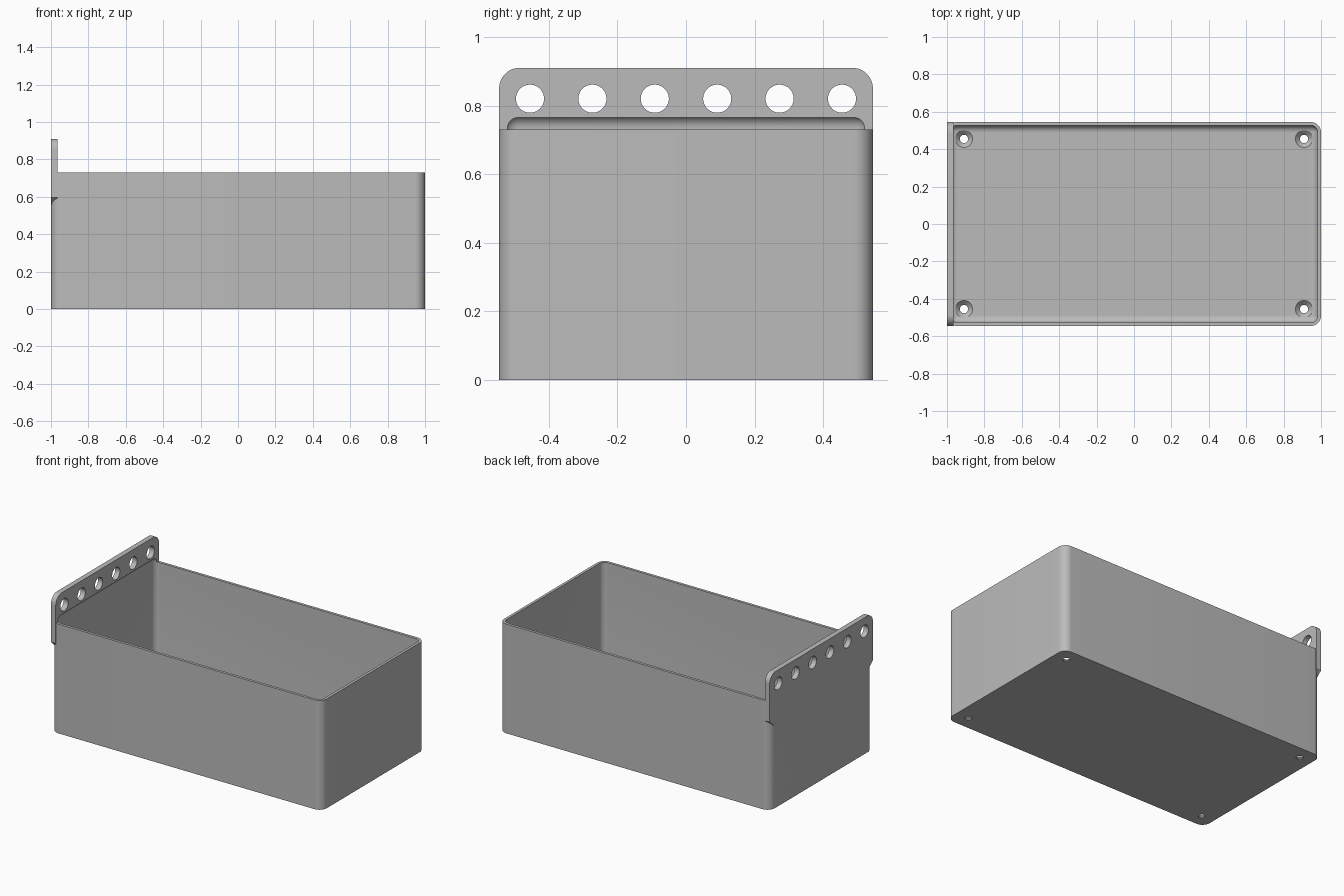
import bpy, bmesh
from math import sin, cos, pi
from mathutils import Vector

cube = bpy.data.objects.get("Cube")
if cube:
    bpy.data.objects.remove(cube, do_unlink=True)

L, W, H = 1.0, 0.545, 0.73        # half length, half width, box height
WALL, FLOOR, R = 0.018, 0.03, 0.055
PLATE, TOP = 0.035, 0.91          # hanging plate thickness and top

grey = bpy.data.materials.new("plain grey")
grey.use_nodes = True
colour = (0.5, 0.5, 0.5, 1)
grey.diffuse_color = colour
grey.node_tree.nodes["Principled BSDF"].inputs["Base Color"].default_value = colour


def make_object(name, bm):
    bmesh.ops.recalc_face_normals(bm, faces=bm.faces)
    mesh = bpy.data.meshes.new(name)
    bm.to_mesh(mesh)
    bm.free()
    mesh.materials.append(grey)
    obj = bpy.data.objects.new(name, mesh)
    bpy.context.collection.objects.link(obj)
    return obj


def arc(cx, cy, r, start, steps=12):
    """Quarter arc, counter-clockwise from the start angle."""
    return [(cx + r * cos(start + i * pi / 2 / steps),
             cy + r * sin(start + i * pi / 2 / steps)) for i in range(steps + 1)]


def loft(bm, rings):
    """Closed solid through rings that have equal point counts."""
    loops = [[bm.verts.new(p) for p in ring] for ring in rings]
    bm.faces.new(loops[0])
    bm.faces.new(loops[-1])
    n = len(loops[0])
    for a, b in zip(loops, loops[1:]):
        for i in range(n):
            j = (i + 1) % n
            bm.faces.new((a[i], a[j], b[j], b[i]))


def turned(bm, centre, axis, profile, sides=40):
    """Round solid from (radius, distance along axis) pairs."""
    axis = Vector(axis)
    u = axis.orthogonal().normalized()
    v = axis.cross(u)
    loft(bm, [[Vector(centre) + axis * d + r * (u * cos(2 * pi * i / sides) + v * sin(2 * pi * i / sides))
               for i in range(sides)] for r, d in profile])


def combine(target, tool, operation):
    mod = target.modifiers.new(tool.name, "BOOLEAN")
    mod.operation, mod.solver, mod.object = operation, "EXACT", tool
    bpy.context.view_layer.objects.active = target
    bpy.ops.object.modifier_apply(modifier=mod.name)
    bpy.data.objects.remove(tool, do_unlink=True)


# Outer box with rounded upright corners
outline = []
for k, (sx, sy) in enumerate([(1, 1), (-1, 1), (-1, -1), (1, -1)]):
    outline += arc(sx * (L - R), sy * (W - R), R, k * pi / 2)
bm = bmesh.new()
loft(bm, [[(x, y, z) for x, y in outline] for z in (0, H)])
box = make_object("storage_box", bm)

# Hanging plate: rounded top corners, sloped lower corners
side = arc(W - 0.06, TOP - 0.06, 0.06, 0)
shape = [(W - R, 0.545), (W, 0.595)] + side
shape += [(-y, z) for y, z in reversed(shape)]
bm = bmesh.new()
loft(bm, [[(x, y, z) for y, z in shape] for x in (-L, -L + PLATE)])
combine(box, make_object("hanging_plate", bm), "UNION")

# Inside space, rounded on every edge, reaching up into the plate
bm = bmesh.new()
bmesh.ops.create_cube(bm, size=1)
top = H + 0.041
for v in bm.verts:
    v.co = (v.co.x * 2 * (L - WALL), v.co.y * 2 * (W - WALL), top if v.co.z > 0 else FLOOR)
bmesh.ops.bevel(bm, geom=bm.edges[:], offset=R - WALL, segments=10, profile=0.5, affect="EDGES")
combine(box, make_object("inside_space", bm), "DIFFERENCE")

# Row of holes in the plate
bm = bmesh.new()
for i in range(6):
    turned(bm, (-L, (i - 2.5) * 0.182, 0.82), (1, 0, 0), [(0.041, -0.1), (0.041, 0.1)])
combine(box, make_object("plate_holes", bm), "DIFFERENCE")

# Countersunk screw holes in the floor
bm = bmesh.new()
for x in (-0.909, 0.909):
    for y in (-0.455, 0.455):
        turned(bm, (x, y, 0), (0, 0, 1),
               [(0.022, -0.05), (0.022, FLOOR - 0.024), (0.046, FLOOR), (0.046, 0.1)])
combine(box, make_object("screw_holes", bm), "DIFFERENCE")

# Smooth the curves, keep the corners crisp
bpy.ops.object.select_all(action="DESELECT")
box.select_set(True)
bpy.context.view_layer.objects.active = box
bpy.ops.object.shade_smooth_by_angle(angle=0.5)
